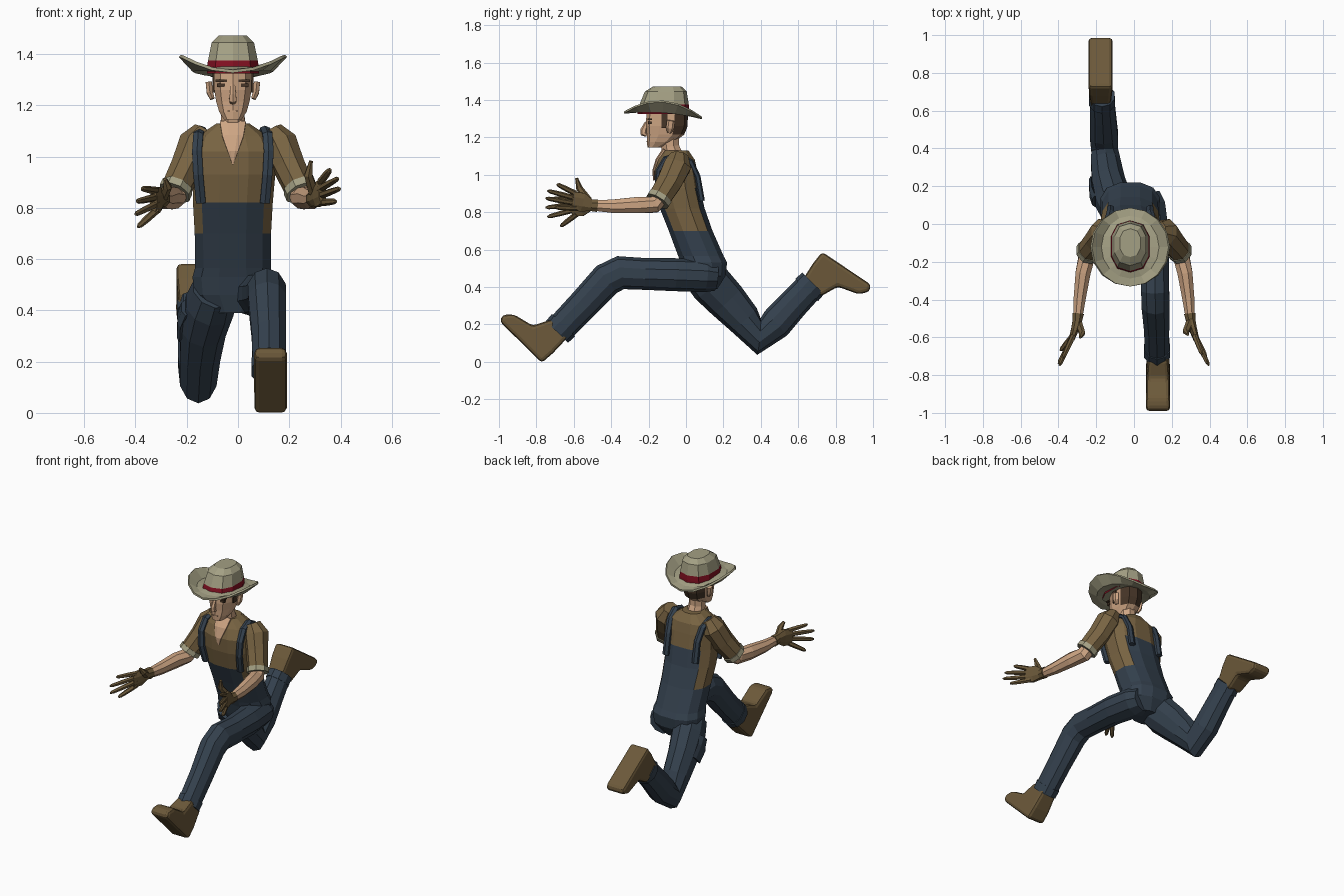
import bpy, bmesh, math
from mathutils import Vector as V

def material(name, r, g, b):
    m = bpy.data.materials.new(name)
    m.diffuse_color = (r, g, b, 1)
    return m

DENIM = material("denim", .034, .052, .075)
SHIRT = material("shirt", .19, .127, .055)
SKIN = material("skin", .62, .38, .23)
FELT = material("felt", .37, .35, .23)
LEATHER = material("leather", .15, .10, .042)
RED = material("red", .22, .005, .015)
HAIR = material("hair", .06, .035, .02)

def finish(name, bm, mat):
    bmesh.ops.recalc_face_normals(bm, faces=bm.faces)
    me = bpy.data.meshes.new(name)
    bm.to_mesh(me)
    bm.free()
    me.materials.append(mat)
    ob = bpy.data.objects.new(name, me)
    bpy.context.collection.objects.link(ob)
    return ob

def power(v, e):
    return math.copysign(abs(v) ** e, v)

def tube(name, rings, mat, n=8, e=1.0, level=False):
    """Loft through rings (x, y, z, half width, half depth)."""
    bm = bmesh.new()
    pts = [V(r[:3]) for r in rings]
    loops = []
    for i, r in enumerate(rings):
        a = (pts[i] - pts[max(i - 1, 0)]).normalized()
        b = (pts[min(i + 1, len(pts) - 1)] - pts[i]).normalized()
        t = V((0, 0, 1)) if level else (a + b).normalized()
        side = (V((1, 0, 0)) - t * t.x).normalized()
        out = t.cross(side)
        angles = [2 * math.pi * (k + .5) / n for k in range(n)]
        loops.append([bm.verts.new(pts[i] + side * r[3] * power(math.cos(q), e)
                                   + out * r[4] * power(math.sin(q), e)) for q in angles])
    for p, q in zip(loops, loops[1:]):
        for k in range(n):
            bm.faces.new((p[k], p[(k + 1) % n], q[(k + 1) % n], q[k]))
    bm.faces.new(loops[0])
    bm.faces.new(loops[-1])
    return finish(name, bm, mat)

def paint(ob, mat, test):
    ob.data.materials.append(mat)
    for f in ob.data.polygons:
        if test(f.center, f.normal):
            f.material_index = len(ob.data.materials) - 1

def box(name, c, size, mat):
    bm = bmesh.new()
    bmesh.ops.create_cube(bm, size=1)
    for v in bm.verts:
        v.co = V([v.co[i] * size[i] + c[i] for i in range(3)])
    return finish(name, bm, mat)

CX = -.02
# torso: overalls below, shirt above and on the flanks
torso = tube("torso", [
    (CX, .09, .39, .09, .08), (CX, .10, .46, .155, .115), (CX, .095, .53, .162, .128),
    (CX, .08, .565, .152, .125), (CX, .025, .70, .153, .12), (CX, -.02, .82, .16, .123),
    (-.015, -.045, .93, .165, .123), (-.015, -.055, 1.02, .165, .118),
    (CX, -.05, 1.08, .14, .10), (CX, -.055, 1.13, .065, .07)], DENIM, 12, .8, True)
paint(torso, SHIRT, lambda c, n: c.z > .84 and not (c.y > 0 and c.z < .9 and abs(n.x) < .8)
      or (c.z > .72 and abs(n.x) > .8))
tube("neckline", [(CX, -.115, 1.135, .055, .012), (CX, -.152, 1.08, .045, .012),
                  (CX, -.173, 1.02, .022, .008), (CX, -.172, .97, .003, .004)], SKIN)

# overall straps, over both shoulders
for s in (-1, 1):
    tube("strap", [(CX + s * x, y, z, .022, .016) for x, y, z in (
        (.125, -.125, .82), (.135, -.152, .93), (.14, -.148, 1.02), (.135, -.11, 1.085),
        (.125, -.04, 1.105), (.115, .025, 1.07), (.105, .062, .99), (.105, .085, .86))],
        DENIM, 6)

# neck and head
tube("neck", [(CX, -.065, 1.09, .056, .058), (CX, -.085, 1.15, .05, .052),
              (CX, -.09, 1.22, .05, .055)], SKIN)
head = tube("head", [(CX, -.17, 1.145, .036, .036), (CX, -.135, 1.175, .056, .074),
                     (CX, -.11, 1.215, .068, .10), (CX, -.103, 1.26, .076, .112),
                     (CX, -.10, 1.35, .078, .11)], SKIN, 10, .85, True)
paint(head, HAIR, lambda c, n: c.z > 1.22 and c.y > -.05)
tube("nose", [(CX, -.208, 1.28, .010, .012), (CX, -.226, 1.24, .014, .018),
              (CX, -.226, 1.22, .017, .018), (CX, -.21, 1.21, .012, .008)], SKIN, 6)
box("mouth", (CX, -.208, 1.178, ), (.04, .006, .005), SKIN)
for s in (-1, 1):
    box("eye", (CX + s * .045, -.192, 1.278), (.032, .02, .014), HAIR)
    box("eyebrow", (CX + s * .045, -.194, 1.296), (.045, .024, .008), HAIR)
    box("sideburn", (CX + s * .074, -.115, 1.29), (.012, .03, .08), HAIR)
    tube("ear", [(CX + s * .08, -.09, 1.225, .010, .012), (CX + s * .09, -.085, 1.25, .014, .022),
                 (CX + s * .094, -.08, 1.29, .014, .022)], SKIN, 6)

# hat crown with band
crown = tube("hat_crown", [(CX, -.12, 1.325, .106, .138), (CX, -.12, 1.345, .106, .138),
                           (CX, -.117, 1.375, .101, .132), (CX, -.108, 1.445, .086, .112),
                           (CX, -.10, 1.473, .056, .075)], FELT, 10, .8, True)
paint(crown, RED, lambda c, n: 1.33 < c.z < 1.37)
# hat brim, curled up at the sides
bm = bmesh.new()
loops = []
for rx, ry, z, curl in ((.095, .12, 1.34, 0), (.155, .165, 1.325, .012), (.207, .208, 1.318, .075)):
    loop = []
    for k in range(16):
        a = 2 * math.pi * k / 16
        y = ry * math.sin(a)
        loop.append(bm.verts.new((CX + rx * math.cos(a), y - .123,
                                  z + curl * math.cos(a) ** 2 - .07 * y)))
    loops.append(loop)
for p, q in zip(loops, loops[1:]):
    for k in range(16):
        bm.faces.new((p[k], q[k], q[(k + 1) % 16], p[(k + 1) % 16]))
brim = finish("hat_brim", bm, FELT)
mod = brim.modifiers.new("thickness", 'SOLIDIFY')
mod.thickness = .012
mod.offset = 0

# arms: sleeve, rolled cuff, forearm
for s in (-1, 1):
    tube("sleeve", [(s * .135, -.035, 1.105, .04, .05), (s * .165, -.045, 1.05, .07, .078),
                    (s * .20, -.09, .96, .064, .072), (s * .243, -.145, .87, .06, .064)], SHIRT)
    tube("sleeve_cuff", [(s * .237, -.137, .882, .066, .07),
                         (s * .248, -.152, .858, .066, .07)], FELT)
    tube("forearm", [(s * .225, -.12, .90, .045, .045), (s * .25, -.17, .84, .046, .048),
                     (s * .27, -.26, .838, .043, .047), (s * .287, -.39, .832, .035, .039),
                     (s * .298, -.50, .836, .026, .029)], SKIN)

# gloves: palm, four fingers, thumb
HANDS = {1: (.025, [(.36, -.69, .95), (.39, -.74, .915), (.397, -.75, .875), (.382, -.70, .825)],
             (.285, -.585, .982)),
         -1: (-.012, [(.375, -.71, .875), (.395, -.75, .825), (.40, -.74, .775), (.39, -.67, .725)],
              (.285, -.60, .912))}
for s, (lift, tips, thumb) in HANDS.items():
    tube("glove_palm", [(s * .296, -.475, .835, .033, .036), (s * .30, -.51, .838, .027, .034),
                        (s * .312, -.555, .838 + lift * .6, .022, .055),
                        (s * .33, -.61, .838 + lift, .016, .052)], LEATHER)
    for i, tip in enumerate(tips):
        root = V((s * .325, -.60 + .008 * (i == 3), .838 + lift + .042 - .028 * i))
        end = V((s * tip[0], tip[1], tip[2]))
        tube("glove_finger", [(*root.lerp(end, f), r, r) for f, r in
                              ((-.1, .015), (.5, .014), (.9, .011), (1, .005))], LEATHER, 6)
    root, end = V((s * .295, -.525, .85 + lift * .5)), V((s * thumb[0], thumb[1], thumb[2]))
    mid = root.lerp(end, .55) + V((-s * .015, -.012, 0))
    tube("glove_thumb", [(*root, .022, .024), (*mid, .018, .018), (*end, .008, .008)], LEATHER, 6)

# trouser legs and turned-up cuffs
tube("front_leg", [(.06, .16, .455, .08, .075), (.07, .10, .46, .10, .088), (.10, -.06, .466, .09, .088),
                   (.11, -.22, .47, .08, .085), (.112, -.35, .477, .078, .09),
                   (.114, -.425, .44, .078, .09), (.12, -.55, .305, .07, .083),
                   (.122, -.685, .165, .068, .078)], DENIM, 10)
tube("front_leg_cuff", [(.122, -.655, .196, .073, .086), (.122, -.69, .16, .072, .083)], DENIM, 10)
tube("back_leg", [(-.09, .07, .48, .09, .10), (-.11, .13, .42, .10, .115), (-.135, .215, .33, .092, .108),
                  (-.148, .31, .225, .083, .092), (-.155, .39, .135, .075, .098),
                  (-.16, .48, .205, .078, .088), (-.165, .575, .31, .072, .082),
                  (-.17, .675, .415, .066, .078)], DENIM, 10)
tube("back_leg_cuff", [(-.17, .645, .384, .072, .085), (-.17, .68, .42, .071, .082)], DENIM, 10)
tube("leg_pocket", [(-.205, .12, .41, .02, .045), (-.225, .16, .37, .012, .055),
                    (-.228, .22, .31, .012, .05)], DENIM, 6)

# boots: side profile along the sole (u) and up the ankle (v), widened and bevelled
PROFILE = [(-.005, 0), (.31, -.005), (.325, .03), (.285, .075), (.17, .105),
           (.125, .20), (-.005, .20), (-.01, .08)]

def boot(name, x, heel, u, v):
    bm = bmesh.new()
    sides = []
    for s in (-1, 1):
        sides.append([bm.verts.new((x + s * (.064 - .08 * max(b - .05, 0)),
                                    heel[0] + u[0] * a + v[0] * b,
                                    heel[1] + u[1] * a + v[1] * b)) for a, b in PROFILE])
        bm.faces.new(sides[-1])
    p, q = sides
    for k in range(len(p)):
        j = (k + 1) % len(p)
        bm.faces.new((p[k], p[j], q[j], q[k]))
    mod = finish(name, bm, LEATHER).modifiers.new("bevel", 'BEVEL')
    mod.width = .022
    mod.segments = 2

boot("front_boot", .127, (-.775, -.002), (-.70, .714), (.714, .70))
boot("back_boot", -.177, (.732, .585), (.82, -.57), (-.57, -.82))
